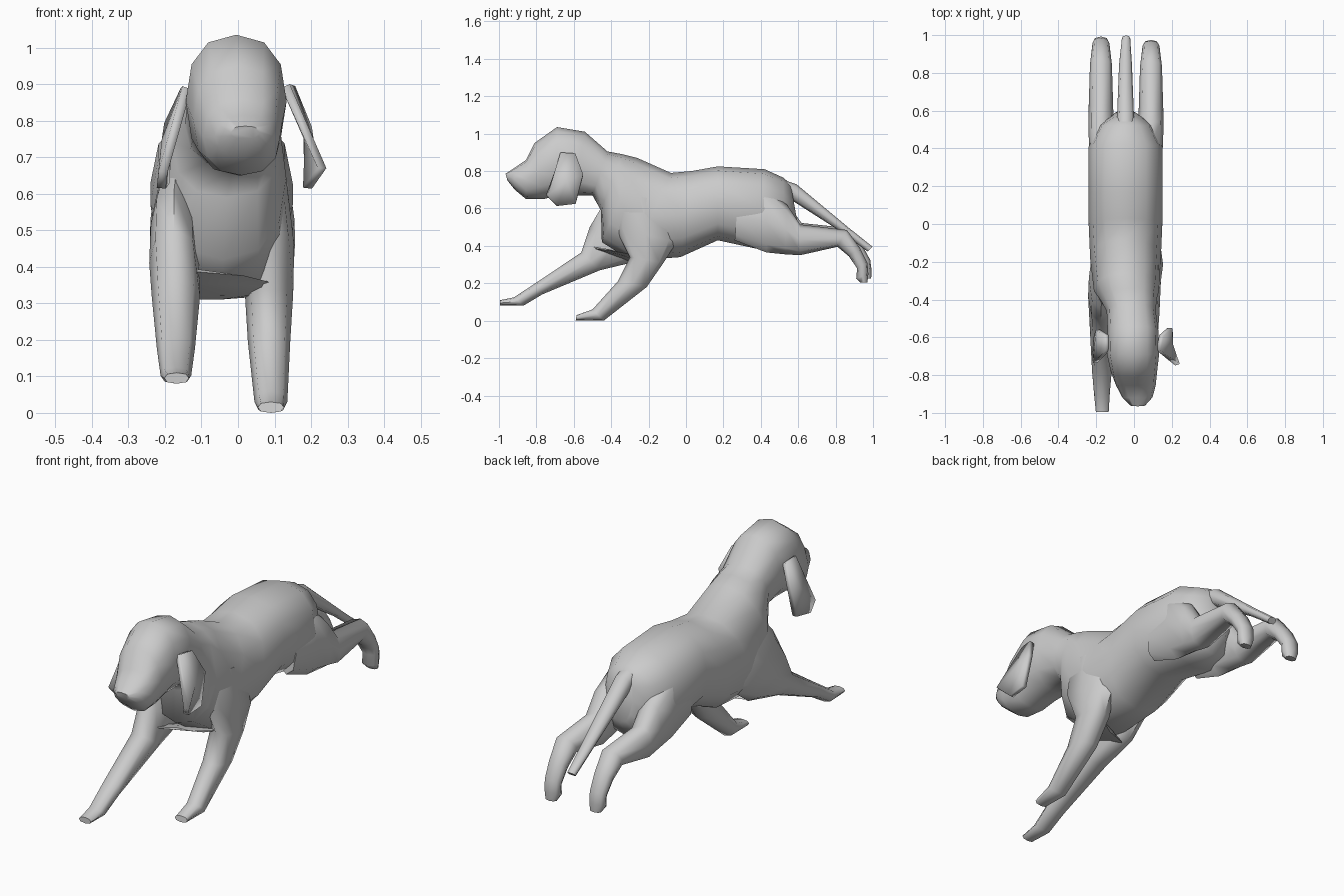
import bpy, bmesh
from math import cos, sin, pi
from mathutils import Vector


def finish(name, bm, angle):
    bmesh.ops.recalc_face_normals(bm, faces=bm.faces)
    me = bpy.data.meshes.new(name)
    bm.to_mesh(me)
    bm.free()
    ob = bpy.data.objects.new(name, me)
    bpy.context.collection.objects.link(ob)
    bpy.ops.object.select_all(action='DESELECT')
    ob.select_set(True)
    bpy.context.view_layer.objects.active = ob
    bpy.ops.object.shade_smooth_by_angle(angle=angle)
    return ob


def loft(name, rings, sides=10, power=0.85, shift=(0, 0, 0)):
    """Ring = centre x, half width, then two opposite outline points (y, z), (y, z)."""
    bm = bmesh.new()
    soft = lambda v: abs(v) ** power * (1 if v > 0 else -1)
    loops = []
    for i, (cx, hw, y1, z1, y2, z2) in enumerate(rings):
        a, b = Vector((cx, y1, z1)), Vector((cx, y2, z2))
        mid, half = (a + b) / 2, (a - b) / 2
        mid += Vector(shift) * (i / (len(rings) - 1))
        loops.append([bm.verts.new(mid + half * soft(cos(2 * pi * k / sides))
                                   + Vector((hw * soft(sin(2 * pi * k / sides)), 0, 0)))
                      for k in range(sides)])
    for p, q in zip(loops, loops[1:]):
        for k in range(sides):
            n = (k + 1) % sides
            bm.faces.new((p[k], p[n], q[n], q[k]))
    bm.faces.new(loops[0])
    bm.faces.new(loops[-1])
    return finish(name, bm, 1.05)


# Head, neck and torso in one skin
loft("body", [
    (0.02, 0.04, -0.965, 0.785, -0.955, 0.75),
    (0.018, 0.08, -0.92, 0.815, -0.915, 0.70),
    (0.01, 0.105, -0.855, 0.86, -0.855, 0.65),
    (0.0, 0.122, -0.81, 0.95, -0.76, 0.65),
    (-0.005, 0.138, -0.69, 1.035, -0.69, 0.67),
    (-0.005, 0.135, -0.54, 1.01, -0.60, 0.67),
    (-0.015, 0.13, -0.42, 0.905, -0.50, 0.67),
    (-0.03, 0.15, -0.34, 0.89, -0.455, 0.59),
    (-0.04, 0.172, -0.26, 0.87, -0.45, 0.42),
    (-0.045, 0.187, -0.08, 0.79, -0.29, 0.32),
    (-0.045, 0.195, 0.03, 0.80, -0.03, 0.34),
    (-0.045, 0.195, 0.17, 0.825, 0.17, 0.43),
    (-0.045, 0.195, 0.42, 0.81, 0.40, 0.38),
    (-0.045, 0.14, 0.52, 0.765, 0.53, 0.40),
    (-0.045, 0.06, 0.56, 0.73, 0.60, 0.50),
], sides=12)

# Hind legs stretched back, paws hanging
for side, cx, shift in (("left", -0.175, (0, 0.02, 0.02)), ("right", 0.09, (0, 0, 0))):
    loft("hind_leg_" + side, [
        (cx, 0.05, 0.28, 0.66, 0.26, 0.43),
        (cx, 0.064, 0.42, 0.70, 0.43, 0.365),
        (cx, 0.066, 0.54, 0.62, 0.53, 0.355),
        (cx, 0.065, 0.61, 0.515, 0.61, 0.35),
        (cx, 0.058, 0.86, 0.485, 0.81, 0.395),
        (cx, 0.05, 0.93, 0.39, 0.87, 0.345),
        (cx, 0.045, 0.97, 0.31, 0.915, 0.28),
        (cx, 0.042, 0.975, 0.25, 0.91, 0.225),
        (cx + 0.005, 0.03, 0.97, 0.205, 0.93, 0.205),
    ], sides=8, shift=shift)

# Front legs at different stages of the stride
loft("front_leg_left", [
    (-0.165, 0.04, -0.36, 0.70, -0.12, 0.62),
    (-0.175, 0.064, -0.45, 0.61, -0.12, 0.42),
    (-0.175, 0.068, -0.515, 0.50, -0.25, 0.32),
    (-0.17, 0.066, -0.56, 0.365, -0.46, 0.27),
    (-0.17, 0.052, -0.79, 0.21, -0.77, 0.14),
    (-0.17, 0.042, -0.92, 0.125, -0.87, 0.08),
    (-0.168, 0.034, -0.995, 0.11, -0.995, 0.08),
], sides=8)
loft("front_leg_right", [
    (0.08, 0.05, -0.36, 0.68, -0.10, 0.64),
    (0.09, 0.064, -0.38, 0.50, -0.05, 0.42),
    (0.085, 0.066, -0.30, 0.34, -0.12, 0.31),
    (0.085, 0.058, -0.365, 0.21, -0.21, 0.18),
    (0.09, 0.045, -0.50, 0.06, -0.44, 0.0),
    (0.09, 0.036, -0.585, 0.03, -0.59, 0.0),
], sides=8)

# Web of skin joining the front legs under the chest
loft("chest_web", [
    (-0.16, 0.02, -0.54, 0.40, -0.28, 0.31),
    (-0.05, 0.09, -0.43, 0.385, -0.24, 0.31),
    (0.08, 0.02, -0.31, 0.36, -0.16, 0.32),
], sides=8)

# Tail
loft("tail", [
    (-0.045, 0.05, 0.50, 0.76, 0.47, 0.68),
    (-0.045, 0.045, 0.59, 0.73, 0.54, 0.66),
    (-0.045, 0.034, 0.86, 0.505, 0.83, 0.475),
    (-0.042, 0.022, 0.998, 0.395, 0.97, 0.37),
], sides=8)


# Ears: thin hanging flaps
def ear(name, outline, bulge):
    bm = bmesh.new()
    rim = [bm.verts.new(p) for p in outline]
    centre = bm.verts.new(sum((v.co for v in rim), Vector()) / len(rim) + Vector((bulge, 0, 0)))
    for i, v in enumerate(rim):
        bm.faces.new((v, rim[(i + 1) % len(rim)], centre))
    ob = finish(name, bm, 0.7)
    mod = ob.modifiers.new("thickness", 'SOLIDIFY')
    mod.thickness = 0.025
    mod.offset = 0


ear("ear_right", [(0.13, -0.67, 0.895), (0.145, -0.59, 0.89), (0.19, -0.55, 0.78),
                  (0.195, -0.59, 0.625), (0.19, -0.69, 0.615), (0.23, -0.745, 0.67)], 0.015)
ear("ear_left", [(-0.14, -0.67, 0.89), (-0.145, -0.59, 0.885), (-0.19, -0.56, 0.79),
                 (-0.20, -0.59, 0.63), (-0.21, -0.69, 0.615), (-0.205, -0.735, 0.66)], -0.015)
